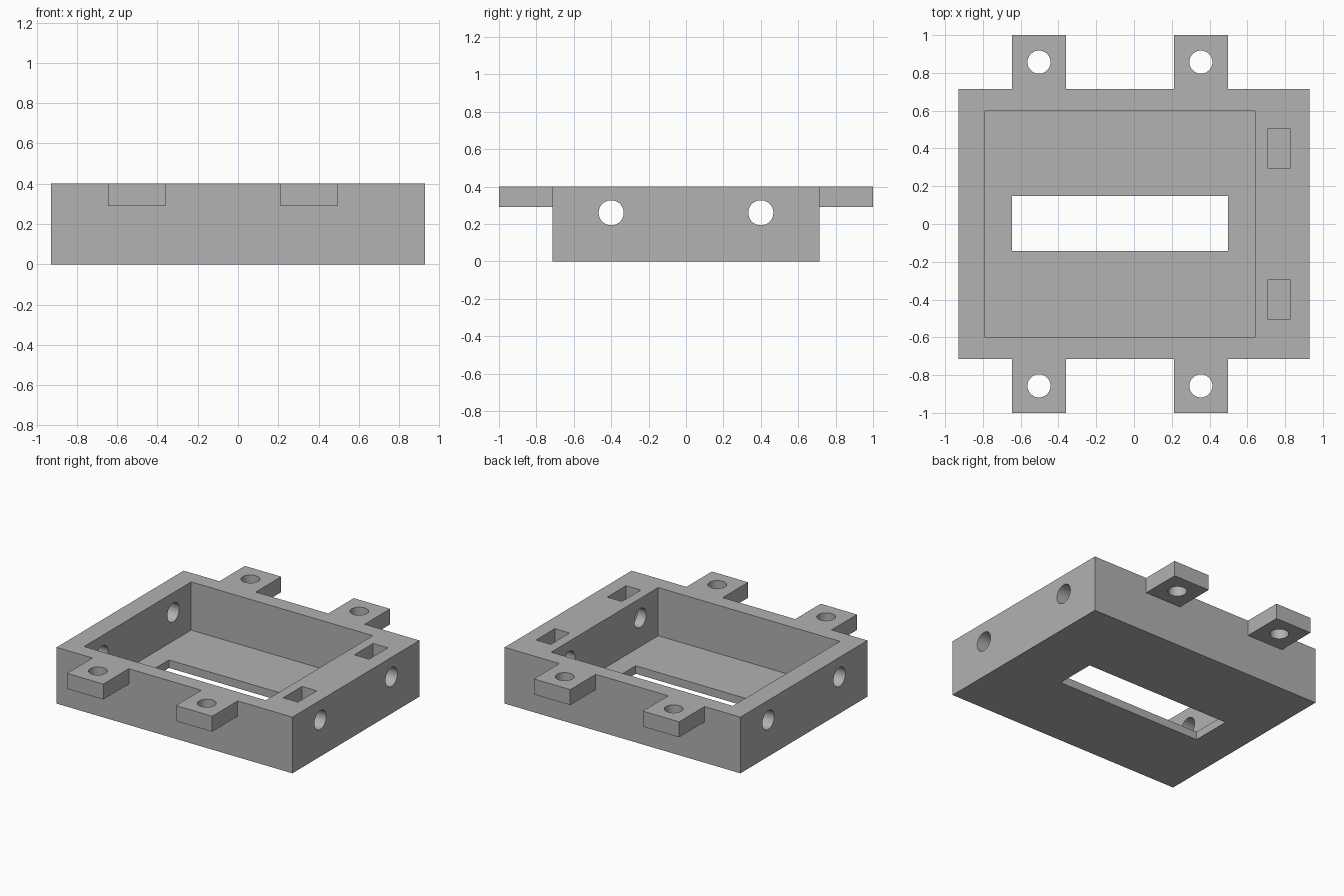
import bpy
import math

cube = bpy.data.objects.get("Cube")
if cube:
    bpy.data.objects.remove(cube, do_unlink=True)

GREY = (0.445, 0.445, 0.445, 1)
mat = bpy.data.materials.new("plain grey")
mat.use_nodes = True
mat.diffuse_color = GREY
mat.node_tree.nodes["Principled BSDF"].inputs["Base Color"].default_value = GREY


def box(name, x, y, z):
    """Box from (min, max) ranges on each axis."""
    centre = [(a + b) / 2 for a, b in (x, y, z)]
    bpy.ops.mesh.primitive_cube_add(size=1, location=centre)
    ob = bpy.context.object
    ob.name = name
    ob.scale = [b - a for a, b in (x, y, z)]
    bpy.ops.object.transform_apply(location=True, rotation=True, scale=True)
    ob.data.materials.append(mat)
    return ob


def rod(name, radius, length, location, rotation=(0, 0, 0)):
    bpy.ops.mesh.primitive_cylinder_add(vertices=48, radius=radius, depth=length,
                                        location=location, rotation=rotation)
    ob = bpy.context.object
    ob.name = name
    bpy.ops.object.transform_apply(location=True, rotation=True, scale=True)
    ob.data.materials.append(mat)
    return ob


def combine(target, tool, operation):
    """Apply a boolean to the target and drop the tool."""
    mod = target.modifiers.new("combine", "BOOLEAN")
    mod.operation = operation
    mod.solver = "EXACT"
    mod.object = tool
    bpy.context.view_layer.objects.active = target
    bpy.ops.object.modifier_apply(modifier=mod.name)
    bpy.data.objects.remove(tool, do_unlink=True)


TOP, OVER = 0.4, 0.5
TAB_X = (-0.503, 0.354)

# Main block
tray = box("mounting_tray", (-0.928, 0.928), (-0.714, 0.714), (0, TOP))

# Mounting tabs on the front and back
for side in (-1, 1):
    for x in TAB_X:
        y = sorted((side * 0.65, side * 1.0))
        combine(tray, box("tab", (x - 0.143, x + 0.143), y, (0.29, TOP)), "UNION")

# Open cavity and the slot through its floor
combine(tray, box("cavity", (-0.79, 0.64), (-0.602, 0.602), (0.057, OVER)), "DIFFERENCE")
combine(tray, box("slot", (-0.646, 0.497), (-0.143, 0.147), (-0.1, 0.2)), "DIFFERENCE")

for side in (-1, 1):
    # Vertical screw holes in the tabs
    for x in TAB_X:
        combine(tray, rod("tab_hole", 0.061, 1, (x, side * 0.857, 0.3)), "DIFFERENCE")
    # Nut pockets in the thick wall
    y = side * 0.4
    combine(tray, box("nut_pocket", (0.71, 0.826), (y - 0.106, y + 0.106), (0.155, OVER)),
            "DIFFERENCE")
    # Screw holes through both end walls
    combine(tray, rod("wall_hole", 0.067, 2.4, (0, y, 0.26), (0, math.pi / 2, 0)),
            "DIFFERENCE")

# Smooth hole walls, sharp edges elsewhere
bpy.ops.object.select_all(action="DESELECT")
tray.select_set(True)
bpy.context.view_layer.objects.active = tray
bpy.ops.object.shade_smooth_by_angle(angle=math.radians(30))
